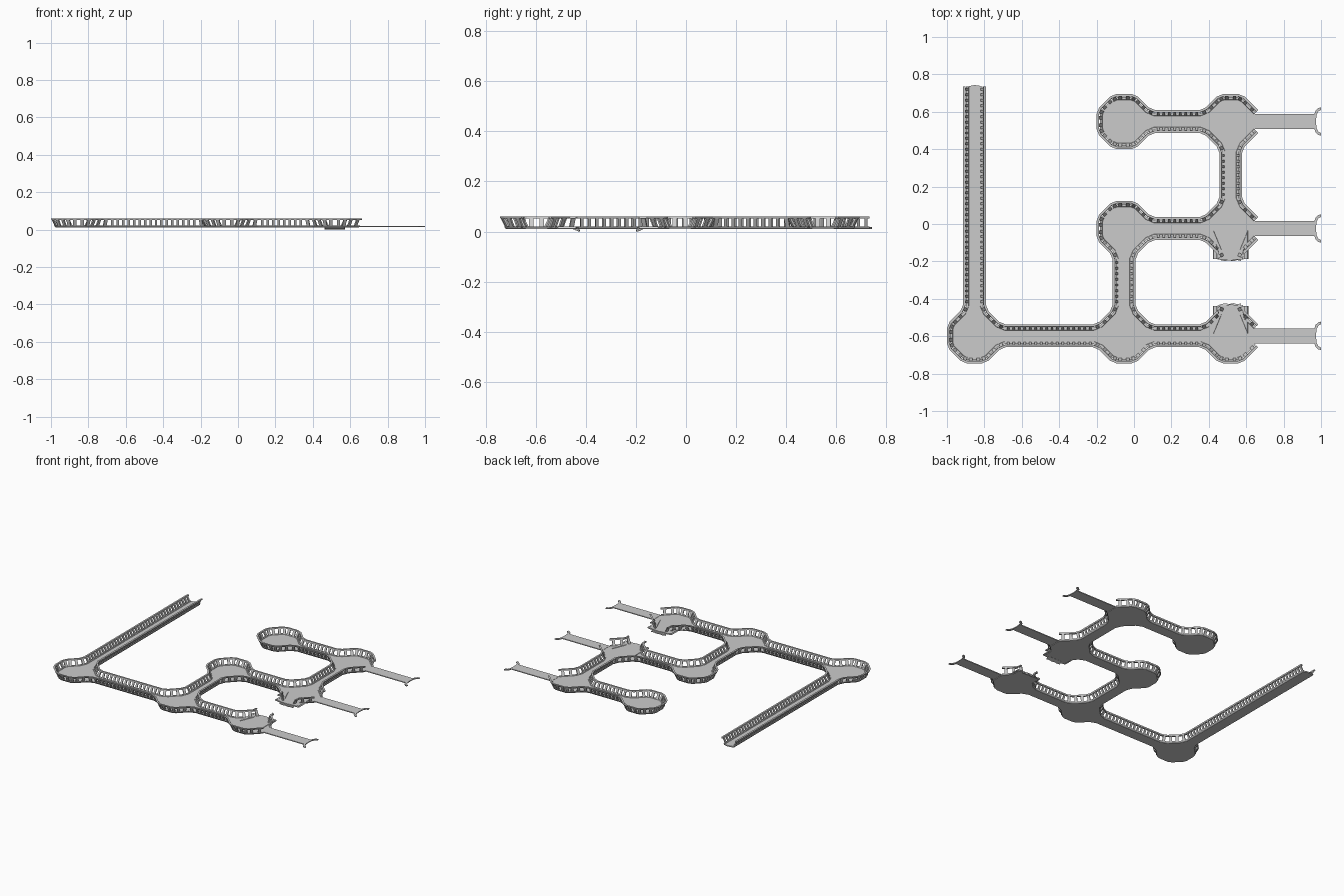
import bpy, bmesh, math
from mathutils import Vector

if "Cube" in bpy.data.objects:
    bpy.data.objects.remove(bpy.data.objects["Cube"])

R = 0.147                      # octagon apothem of each junction platform
X = (-0.853, -0.053, 0.517)
Y = (-0.598, -0.024, 0.548)
NODES = {'A': (X[0], Y[0]), 'B': (X[1], Y[0]), 'C': (X[2], Y[0]), 'D': (X[1], Y[1]),
         'E': (X[2], Y[1]), 'F': (X[1], Y[2]), 'G': (X[2], Y[2])}
# octagon sides: 0 = east, 2 = north, 4 = west, 6 = south
LINKS = {}
for a, side, b in (('A', 0, 'B'), ('B', 0, 'C'), ('B', 2, 'D'), ('D', 0, 'E'), ('E', 2, 'G'), ('F', 0, 'G')):
    LINKS[a, side] = b
    LINKS[b, side + 4] = a
GATES = {('C', 0), ('E', 0), ('G', 0)}
STUBS = {('A', 2): 1.185, ('E', 6): 0.016, ('C', 2): 0.012}


def corner(n, s):
    a = math.radians(s * 45 - 22.5)
    r = R / math.cos(math.pi / 8)
    return Vector((NODES[n][0] + r * math.cos(a), NODES[n][1] + r * math.sin(a)))


def trace(n, entry, out, root=False):
    """Walk round the whole walkway anticlockwise; True = railing on next edge."""
    for k in range(0 if root else 1, 8):
        s = (entry + k) % 8
        p, q = corner(n, s), corner(n, s + 1)
        if (n, s) in LINKS:
            out.append((p, True))
            trace(LINKS[n, s], (s + 4) % 8, out)
        elif (n, s) in STUBS:
            d = Vector((math.cos(s * math.pi / 4), math.sin(s * math.pi / 4))) * STUBS[n, s]
            u = d.normalized()
            out += [(p, True), (p + d, False)]
            for t, j in ((0.3, 0.006), (0.5, 0.009), (0.7, 0.004)):
                out.append((p.lerp(q, t) + d + u * j, False))
            out.append((q + d, True))
        else:
            out.append((p, (n, s) not in GATES))
    if not root:
        out.append((corner(n, entry), True))


def chamfer(pts, c=0.02):
    out = []
    for i, (p, f) in enumerate(pts):
        a, fa = pts[i - 1]
        b = pts[(i + 1) % len(pts)][0]
        u, v = (a - p), (b - p)
        if f and fa and abs(u.angle(v) - math.pi) > 0.3:
            out += [(p + u.normalized() * c, True), (p + v.normalized() * c, True)]
        else:
            out.append((p, f))
    return out


raw = []
trace('F', 4, raw, True)
path = chamfer(raw)
N = len(path)


def normal(i):
    d = (path[(i + 1) % N][0] - path[i % N][0]).normalized()
    return Vector((-d.y, d.x))


def inset(i, dist):
    i %= N
    p, f = path[i]
    fa = path[i - 1][1]
    if f and fa:
        a, b = normal(i - 1), normal(i)
        return p + (a + b) * dist / (1 + a.dot(b))
    return p + (normal(i) if f else normal(i - 1)) * dist if (f or fa) else p.copy()


def finish(name, bm):
    bmesh.ops.recalc_face_normals(bm, faces=bm.faces)
    me = bpy.data.meshes.new(name)
    bm.to_mesh(me)
    bm.free()
    ob = bpy.data.objects.new(name, me)
    bpy.context.collection.objects.link(ob)
    return ob


def slab(name, pts, z0, z1):
    """Flat plate from an outline; pts may carry their own z shift."""
    bm = bmesh.new()
    rings = [[bm.verts.new((p[0], p[1], z + (p[2] if len(p) > 2 else 0))) for p in pts] for z in (z0, z1)]
    for r in rings:
        bm.faces.new(r)
    for i in range(len(pts)):
        j = (i + 1) % len(pts)
        bm.faces.new((rings[0][i], rings[0][j], rings[1][j], rings[1][i]))
    return finish(name, bm)


# runs of consecutive railed edges
runs = []
for i in range(N):
    if path[i][1] and not path[i - 1][1]:
        run = [i]
        while path[run[-1] % N][1]:
            run.append(run[-1] + 1)
        runs.append(run)


def sweep(name, profile):
    bm = bmesh.new()
    for run in runs:
        rings = [[bm.verts.new((*inset(i, d), z)) for d, z in profile] for i in run]
        for a, b in zip(rings, rings[1:]):
            for k in range(len(profile)):
                m = (k + 1) % len(profile)
                bm.faces.new((a[k], a[m], b[m], b[k]))
        bm.faces.new(rings[0])
        bm.faces.new(rings[-1])
    return finish(name, bm)


# floor, kerb and leaning handrail
slab("walkway_floor", [inset(i, 0.023) for i in range(N)], 0.010, 0.018)
sweep("floor_kerb", [(0.025, 0.010), (0.017, 0.021), (0.030, 0.021), (0.034, 0.012)])
sweep("hand_rail", [(0.003, 0.051), (0.0, 0.060), (0.012, 0.060), (0.014, 0.051)])

# leaning balusters, wider on platforms, dense along corridors
bm = bmesh.new()
for i in range(N):
    if not path[i][1]:
        continue
    a, b = path[i][0], path[(i + 1) % N][0]
    length = (b - a).length
    if length < 0.035:
        continue
    long = length > 0.15
    n = max(1, round(length / (0.029 if long else 0.042)))
    w = 0.0065 if long else 0.009
    d, nrm = (b - a).normalized(), normal(i)
    for k in range(n):
        c = a.lerp(b, (k + 0.5) / n)
        rings = []
        for i0, i1, z in ((0.021, 0.030, 0.019), (0.004, 0.013, 0.053)):
            rings.append([bm.verts.new((*(c + d * w * s + nrm * o), z))
                          for s, o in ((-1, i0), (1, i0), (1, i1), (-1, i1))])
        for r in rings:
            bm.faces.new(r)
        for m in range(4):
            q = (m + 1) % 4
            bm.faces.new((rings[0][m], rings[0][q], rings[1][q], rings[1][m]))
finish("balusters", bm)

# sagging broken ends of the missing bridge
for name, y, s in (("broken_end_north", Y[1] - R, -1), ("broken_end_south", Y[0] + R, 1)):
    e = ((-0.055, 0.022), (-0.03, 0.027), (-0.01, 0.023), (0.015, 0.028), (0.035, 0.022), (0.055, 0.026))
    pts = [(X[2] - 0.05, y, 0)] + [(X[2] + x, y + s * t, -0.009) for x, t in e] + [(X[2] + 0.05, y, 0)]
    slab(name, pts, 0.009, 0.017)

# flat piers with forked ends
half = [(0.645, 0.04), (0.965, 0.04), (0.97, 0.058), (0.985, 0.072), (1.0, 0.076),
        (1.0, 0.062), (0.986, 0.055), (0.977, 0.038), (0.974, 0.015)]
for k, y in enumerate(Y):
    pts = [(x, y + v) for x, v in half] + [(x, y - v) for x, v in reversed(half)]
    slab(f"pier_{k + 1}", pts, 0.0135, 0.0195)
